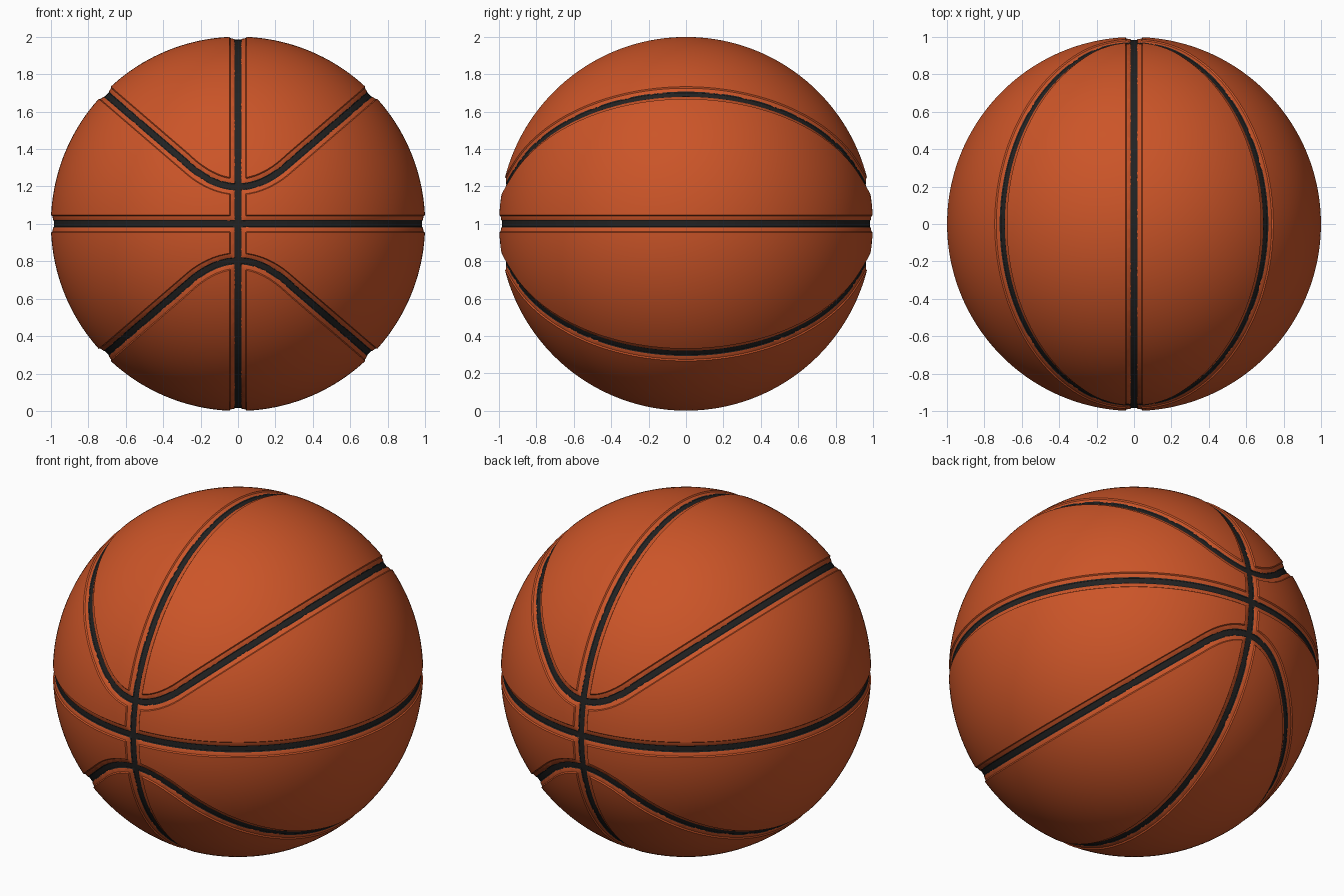
import bpy
import bmesh
import math
from mathutils import Vector

if "Cube" in bpy.data.objects:
    bpy.data.objects.remove(bpy.data.objects["Cube"], do_unlink=True)


def make_material(name, colour):
    mat = bpy.data.materials.new(name)
    mat.use_nodes = True
    mat.diffuse_color = colour
    bsdf = mat.node_tree.nodes["Principled BSDF"]
    bsdf.inputs["Base Color"].default_value = colour
    bsdf.inputs["Roughness"].default_value = 0.7
    return mat


# Groove section: (distance from seam centre, radius)
PROFILE = [(0.015, 0.984), (0.02, 0.988), (0.041, 0.993), (0.046, 1.0)]
PAINT_WIDTH = 0.018
SLOPE, BEND, START = 0.86, 0.26, 0.2


# Signed distances to the four seams on the unit sphere
def upright_seam(p):
    return p.x


def level_seam(p):
    return p.z


def curved_seam(p, side):
    # Flat-bottomed V seen from the front: a parabola that runs into straight arms
    x, z = abs(p.x), p.z * side
    if x < BEND:
        height, slope = START + SLOPE * x * x / (2 * BEND), SLOPE * x / BEND
    else:
        height, slope = START + SLOPE * (x - BEND / 2), SLOPE
    along_normal = z - slope * x
    steepness = math.sqrt(max(1 + slope * slope - along_normal ** 2, 0.2))
    return (z - height) / steepness


def upper_seam(p):
    return curved_seam(p, 1)


def lower_seam(p):
    return curved_seam(p, -1)


SEAMS = [upright_seam, level_seam, upper_seam, lower_seam]


def seam_distance(p):
    return min(abs(seam(p)) for seam in SEAMS)


def groove_radius(d):
    if d <= PROFILE[0][0]:
        return PROFILE[0][1]
    for (d0, r0), (d1, r1) in zip(PROFILE, PROFILE[1:]):
        if d <= d1:
            return r0 + (r1 - r0) * (d - d0) / (d1 - d0)
    return PROFILE[-1][1]


def cut_along(bm, seam, level):
    """Cut the sphere where the seam distance equals the level."""
    bm.verts.index_update()
    values = [seam(v.co) - level for v in bm.verts]
    crossing = []
    for e in bm.edges:
        a, b = values[e.verts[0].index], values[e.verts[1].index]
        if a * b < 0:
            crossing.append((e, e.verts[0], a / (a - b)))
    new_verts = []
    for edge, vert, factor in crossing:
        _, new = bmesh.utils.edge_split(edge, vert, factor)
        new.co.normalize()
        new_verts.append(new)
    bmesh.ops.connect_verts(bm, verts=new_verts)


# Ball: sphere cut along every groove edge, then pressed in
bm = bmesh.new()
bmesh.ops.create_icosphere(bm, subdivisions=6, radius=1.0)
for seam in SEAMS:
    for offset, _ in PROFILE:
        for sign in (-1, 1):
            cut_along(bm, seam, sign * offset)
bmesh.ops.triangulate(bm, faces=[f for f in bm.faces if len(f.verts) > 4])

# Dark paint on the groove floors
for face in bm.faces:
    centre = face.calc_center_median().normalized()
    face.material_index = 1 if seam_distance(centre) < PAINT_WIDTH else 0

for v in bm.verts:
    direction = v.co.normalized()
    v.co = direction * groove_radius(seam_distance(direction)) + Vector((0, 0, 1))

mesh = bpy.data.meshes.new("ball")
bm.to_mesh(mesh)
bm.free()
mesh.materials.append(make_material("orange_leather", (0.6, 0.09, 0.021, 1)))
mesh.materials.append(make_material("black_seam", (0.016, 0.016, 0.016, 1)))

ball = bpy.data.objects.new("ball", mesh)
bpy.context.collection.objects.link(ball)
bpy.ops.object.select_all(action="DESELECT")
ball.select_set(True)
bpy.context.view_layer.objects.active = ball
bpy.ops.object.shade_smooth_by_angle(angle=math.radians(30))
